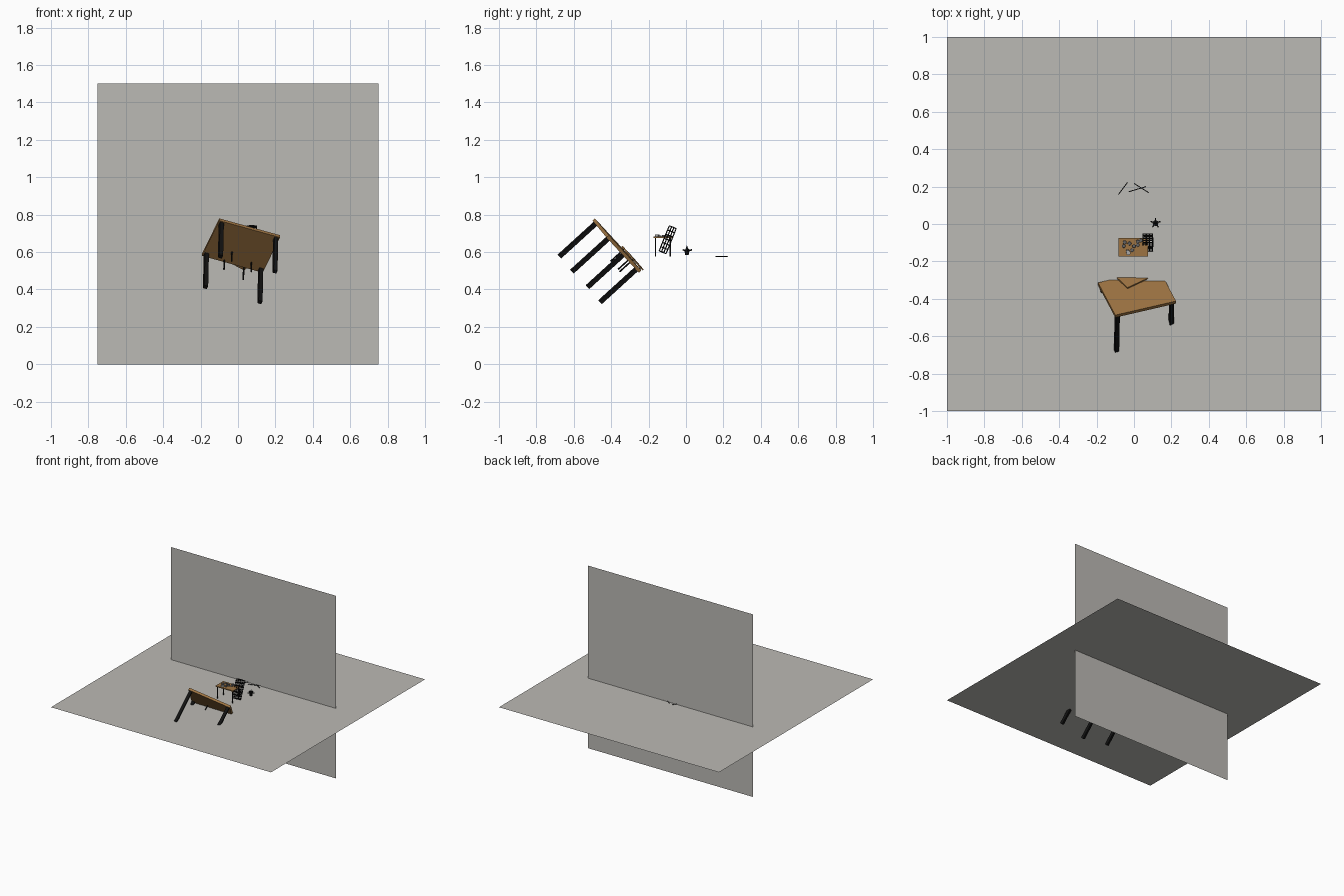
import bpy, bmesh, math
from mathutils import Vector, Matrix

if "Cube" in bpy.data.objects:
    bpy.data.objects.remove(bpy.data.objects["Cube"])

FLOOR = 0.575


def mat(name, r, g, b):
    m = bpy.data.materials.new(name)
    m.diffuse_color = (r, g, b, 1)
    m.use_nodes = True
    m.node_tree.nodes["Principled BSDF"].inputs["Base Color"].default_value = m.diffuse_color
    return m


PLASTER = mat("warm grey", 0.50, 0.49, 0.46)
WOOD = mat("brown wood", 0.34, 0.175, 0.055)
BLACK = mat("black", 0.006, 0.006, 0.006)
GREY = mat("mid grey", 0.13, 0.13, 0.13)
LIGHT = mat("light grey", 0.4, 0.4, 0.4)


def make(name, bm, material, frame=Matrix()):
    bmesh.ops.recalc_face_normals(bm, faces=bm.faces)
    me = bpy.data.meshes.new(name)
    bm.to_mesh(me)
    bm.free()
    me.materials.append(material)
    ob = bpy.data.objects.new(name, me)
    ob.matrix_world = frame
    bpy.context.collection.objects.link(ob)
    return ob


def box(name, center, size, material, frame=Matrix()):
    bm = bmesh.new()
    m = Matrix.Translation(center) @ Matrix.Diagonal((*size, 1))
    bmesh.ops.create_cube(bm, size=1, matrix=m)
    return make(name, bm, material, frame)


def cone(name, base, r1, r2, h, material, sides=12):
    bm = bmesh.new()
    m = Matrix.Translation(Vector(base) + Vector((0, 0, h / 2)))
    bmesh.ops.create_cone(bm, cap_ends=True, segments=sides, radius1=r1,
                          radius2=r2, depth=h, matrix=m)
    return make(name, bm, material)


def rod(name, a, b, r, material):
    a, b = Vector(a), Vector(b)
    d = b - a
    m = Matrix.Translation((a + b) / 2) @ d.to_track_quat('Z', 'Y').to_matrix().to_4x4()
    bm = bmesh.new()
    bmesh.ops.create_cone(bm, cap_ends=True, segments=6, radius1=r, radius2=r,
                          depth=d.length, matrix=m)
    return make(name, bm, material)


def sheet(name, frame, sx, sy):
    bm = bmesh.new()
    bmesh.ops.create_grid(bm, x_segments=1, y_segments=1, size=0.5,
                          matrix=frame @ Matrix.Diagonal((sx, sy, 1, 1)))
    return make(name, bm, PLASTER)


def table(name, corner, xdir, ydir, sx, sy, thick, leg_w, leg_len, inset):
    """Table whose top surface starts at a corner and runs along two directions."""
    x = Vector(xdir).normalized()
    z = x.cross(Vector(ydir)).normalized()
    y = z.cross(x)
    f = Matrix((x, y, z)).transposed().to_4x4()
    f.translation = corner
    box(name + "_top", (sx / 2, sy / 2, -thick / 2), (sx, sy, thick), WOOD, f)
    for i, px in enumerate((inset, sx - inset)):
        for j, py in enumerate((inset, sy - inset)):
            box(f"{name}_leg_{i}{j}", (px, py, -thick - leg_len / 2),
                (leg_w, leg_w, leg_len), BLACK, f)


# Floor and back wall sheets
sheet("floor", Matrix.Translation((0, 0, FLOOR)), 2, 2)
sheet("wall", Matrix.Translation((0, 0.2, 0.75)) @ Matrix.Rotation(math.pi / 2, 4, 'X'), 1.5, 1.5)

# Large tipped table, small tipped table and upright desk
table("large_table", (-0.10, -0.487, 0.78), (0.325, 0.075, -0.09),
      (-0.092, 0.173, -0.188), 0.345, 0.272, 0.018, 0.022, 0.26, 0.018)
table("small_table", (-0.035, -0.34, 0.634), (0.118, 0.055, -0.0632),
      (-0.05, 0.055, -0.0595), 0.155, 0.10, 0.008, 0.006, 0.095, 0.014)
table("desk", (-0.082, -0.174, 0.682), (1, 0, 0), (0, 1, 0),
      0.158, 0.10, 0.008, 0.006, 0.099, 0.01)

# Small round pieces scattered on the desk
spots = [(-.05, -.098), (-.024, -.104), (0, -.118), (.02, -.112), (.036, -.088),
         (.02, -.094), (-.034, -.146), (-.01, -.14), (-.055, -.118)]
for i, (x, y) in enumerate(spots):
    cone(f"desk_piece_{i}", (x, y, 0.682), 0.01, 0.009, 0.004 + 0.003 * (i % 3), GREY)
cone("desk_cup", (-0.03, -0.155, 0.682), 0.012, 0.012, 0.012, LIGHT)

# Leaning lattice chair beside the desk
bm = bmesh.new()
bmesh.ops.create_cube(bm, size=1)
for axis, cuts in ((0, 3), (1, 3), (2, 6)):
    for k in range(1, cuts):
        no = Vector((0, 0, 0))
        no[axis] = 1
        bmesh.ops.bisect_plane(bm, geom=bm.verts[:] + bm.edges[:] + bm.faces[:],
                               plane_co=no * (k / cuts - 0.5), plane_no=no)
bmesh.ops.transform(bm, matrix=Matrix.Diagonal((0.052, 0.04, 0.145, 1)), verts=bm.verts)
lattice = make("lattice_chair", bm, BLACK, Matrix.Translation((0.074, -0.098, 0.666))
               @ Matrix.Rotation(math.radians(-22), 4, 'X'))
w = lattice.modifiers.new("bars", 'WIREFRAME')
w.thickness = 0.006

# Small spiked pot on the floor
cone("pot_body", (0.115, 0.005, FLOOR + 0.01), 0.009, 0.016, 0.03, BLACK, 8)
cone("pot_spike", (0.115, 0.005, FLOOR + 0.04), 0.008, 0.001, 0.02, BLACK, 8)
for k in range(5):
    a = k * math.tau / 5 + 0.3
    rod(f"pot_arm_{k}", (0.115, 0.005, FLOOR + 0.03),
        (0.115 + 0.027 * math.cos(a), 0.005 + 0.027 * math.sin(a), FLOOR + 0.037), 0.004, BLACK)

# Thin sticks lying on the floor
sticks = [((-.083, .158), (-.035, .222)), ((-.03, .172), (.065, .2)), ((0, .217), (.078, .168))]
for i, (a, b) in enumerate(sticks):
    rod(f"stick_{i}", (*a, FLOOR + 0.002), (*b, FLOOR + 0.002), 0.0028, BLACK)
